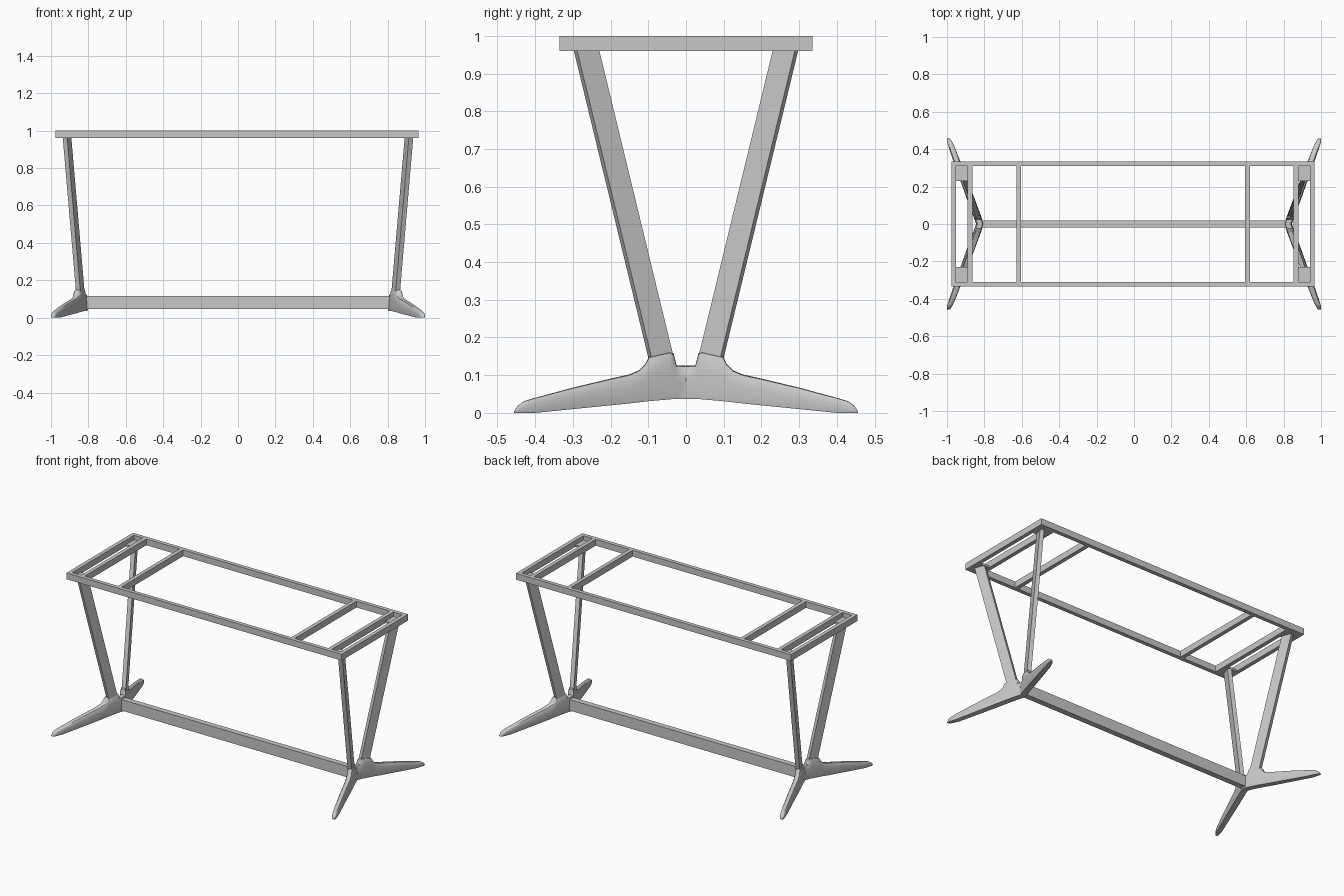
import bpy
import bmesh
import math
from mathutils import Vector

cube = bpy.data.objects.get("Cube")
if cube:
    bpy.data.objects.remove(cube, do_unlink=True)

steel = bpy.data.materials.new("light grey metal")
steel.use_nodes = True
GREY = (0.58, 0.575, 0.58, 1)
steel.diffuse_color = GREY
steel.node_tree.nodes["Principled BSDF"].inputs["Base Color"].default_value = GREY


def finish(name, bm, smooth=False):
    bmesh.ops.recalc_face_normals(bm, faces=bm.faces)
    mesh = bpy.data.meshes.new(name)
    bm.to_mesh(mesh)
    bm.free()
    mesh.materials.append(steel)
    obj = bpy.data.objects.new(name, mesh)
    bpy.context.collection.objects.link(obj)
    if smooth:
        bpy.ops.object.select_all(action="DESELECT")
        obj.select_set(True)
        bpy.context.view_layer.objects.active = obj
        bpy.ops.object.shade_smooth_by_angle(angle=math.radians(40))
    return obj


def loft(name, rings, smooth=False):
    """Skin a row of equal-sized closed rings and cap both ends."""
    bm = bmesh.new()
    loops = [[bm.verts.new(p) for p in ring] for ring in rings]
    count = len(loops[0])
    for a, b in zip(loops, loops[1:]):
        for i in range(count):
            j = (i + 1) % count
            bm.faces.new((a[i], a[j], b[j], b[i]))
    bm.faces.new(loops[0])
    bm.faces.new(loops[-1])
    return finish(name, bm, smooth)


def box(name, x0, x1, y0, y1, z0, z1):
    return loft(name, [[(x0, y0, z), (x1, y0, z), (x1, y1, z), (x0, y1, z)]
                       for z in (z0, z1)])


# Top frame: long rails, end rails and cross bars
BAR, SHIFT, LOW, HIGH = 0.025, -0.005, 0.96, 1.0
HALF_X, HALF_Y = 0.971, 0.335
INNER = HALF_Y - BAR
for side, sy in (("front", -1), ("back", 1)):
    ys = sorted((sy * HALF_Y, sy * INNER))
    box(side + "_rail", SHIFT - HALF_X, SHIFT + HALF_X, *ys, LOW, HIGH)
for side, sx in (("right", -1), ("left", 1)):
    for part, outer in (("end_rail", HALF_X), ("mount_bar", 0.884), ("cross_bar", 0.624)):
        xs = sorted((SHIFT + sx * outer, SHIFT + sx * (outer - BAR)))
        box(f"{side}_{part}", *xs, -INNER, INNER, LOW, HIGH)

# Slanted legs with their mounting plates
ALONG = Vector((0.359, 0.933, 0)) * 0.0315
ACROSS = Vector((0.933, -0.359, 0)) * 0.0125
LEG_ENDS = (Vector((0.842, 0.061, 0.125)), Vector((0.914, 0.264, 0.962)))
for side, sx in (("right", -1), ("left", 1)):
    for end, sy in (("front", -1), ("back", 1)):
        rings = []
        for c in LEG_ENDS:
            corners = (c + ALONG + ACROSS, c + ALONG - ACROSS,
                       c - ALONG - ACROSS, c - ALONG + ACROSS)
            rings.append([(sx * p.x, sy * p.y, p.z) for p in corners])
        loft(f"{end}_{side}_leg", rings)
        xs = sorted((SHIFT + sx * 0.884, SHIFT + sx * (HALF_X - BAR)))
        ys = sorted((sy * 0.23, sy * INNER))
        box(f"{end}_{side}_plate", *xs, *ys, LOW, 0.972)

# Splayed feet: y, underside, top, half width
FOOT = [
    (0.0, 0.037, 0.125, 0.021), (0.025, 0.037, 0.126, 0.021),
    (0.033, 0.037, 0.158, 0.021), (0.042, 0.036, 0.163, 0.021),
    (0.098, 0.031, 0.15, 0.021), (0.108, 0.03, 0.13, 0.021),
    (0.125, 0.028, 0.113, 0.021), (0.15, 0.025, 0.102, 0.021),
    (0.2, 0.02, 0.091, 0.02), (0.3, 0.01, 0.067, 0.019),
    (0.4, 0.0, 0.04, 0.017), (0.43, 0.0, 0.031, 0.015),
    (0.447, 0.0, 0.019, 0.012), (0.456, 0.0, 0.004, 0.007),
]
SECTION = [(-0.9, 0), (0.9, 0), (1, 0.1), (1, 0.6), (0.9, 0.85), (0.65, 0.97),
           (0, 1), (-0.65, 0.97), (-0.9, 0.85), (-1, 0.6), (-1, 0.1)]


def foot_ring(sx, sy, y, low, top, half):
    centre = 0.823 + 0.37 * y
    return [(sx * (centre + u * half), sy * y, low + v * (top - low))
            for u, v in SECTION]


for side, sx in (("right", -1), ("left", 1)):
    rings = [foot_ring(sx, -1, *row) for row in reversed(FOOT)]
    rings += [foot_ring(sx, 1, *row) for row in FOOT[1:]]
    loft(side + "_foot", rings, smooth=True)

# Long stretcher between the feet
box("stretcher", -0.815, 0.815, -0.018, 0.018, 0.046, 0.116)
